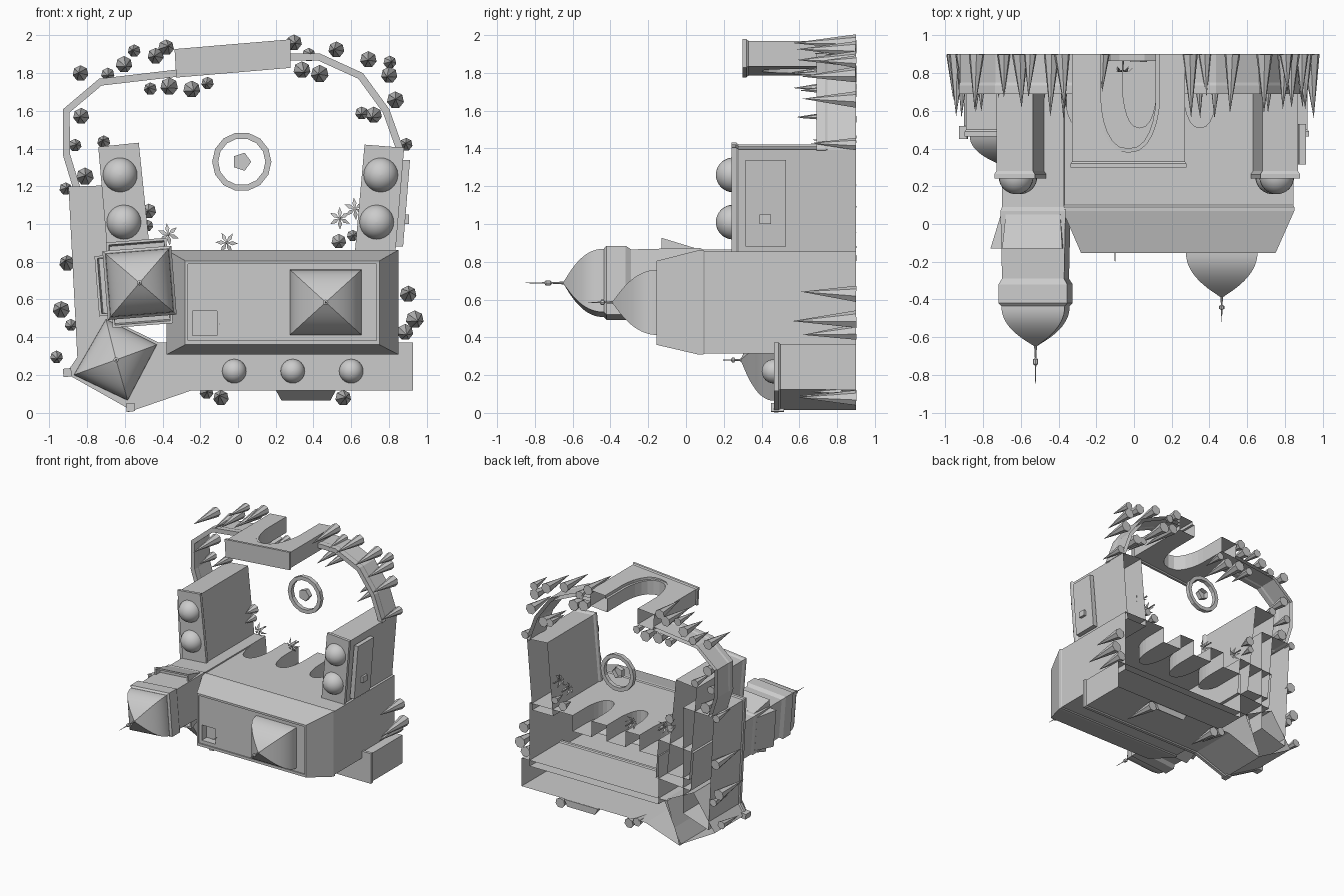
import bpy, bmesh, math, random
from mathutils import Vector, Matrix

if "Cube" in bpy.data.objects:
    bpy.data.objects.remove(bpy.data.objects["Cube"])

random.seed(4)
G = 0.9  # ground plane: the castle rises from it towards -y


def make(name, bm, smooth=None):
    bmesh.ops.recalc_face_normals(bm, faces=bm.faces)
    me = bpy.data.meshes.new(name)
    bm.to_mesh(me)
    bm.free()
    ob = bpy.data.objects.new(name, me)
    bpy.context.collection.objects.link(ob)
    if smooth:
        bpy.ops.object.select_all(action='DESELECT')
        ob.select_set(True)
        bpy.context.view_layer.objects.active = ob
        bpy.ops.object.shade_smooth_by_angle(angle=math.radians(smooth))
    return ob


def loft(name, rings, smooth=None, base=False):
    """Skin between rings of 3D points, capped at the top; open at the ground."""
    bm = bmesh.new()
    vs = [[bm.verts.new(p) for p in r] for r in rings]
    n = len(vs[0])
    for a, b in zip(vs, vs[1:]):
        for i in range(n):
            bm.faces.new((a[i], a[(i + 1) % n], b[(i + 1) % n], b[i]))
    bm.faces.new(vs[-1])
    if base:
        bm.faces.new(vs[0])
    return make(name, bm, smooth)


def offset(poly, d):
    """Mitred outward offset of an x/z polygon."""
    P = [Vector(p) for p in poly]
    n = len(P)
    area = sum(P[i].x * P[(i + 1) % n].y - P[(i + 1) % n].x * P[i].y for i in range(n))
    s = 1 if area > 0 else -1
    out = []
    for i in range(n):
        a = (P[i] - P[i - 1]).normalized()
        b = (P[(i + 1) % n] - P[i]).normalized()
        na, nb = Vector((a.y, -a.x)) * s, Vector((b.y, -b.x)) * s
        out.append(P[i] + (na + nb) * d / (1 + na.dot(nb)))
    return out


def prism(name, poly, levels, base=False):
    rings = [[(p[0], y, p[1]) for p in offset(poly, d)] for y, d in levels]
    return loft(name, rings, base=base)


def rect(x0, x1, z0, z1, y):
    return [(x0, y, z0), (x1, y, z0), (x1, y, z1), (x0, y, z1)]


def square(cx, cz, hx, hz, deg):
    c, s = math.cos(math.radians(deg)), math.sin(math.radians(deg))
    return [(cx + c * u * hx - s * v * hz, cz + s * u * hx + c * v * hz)
            for u, v in ((-1, -1), (1, -1), (1, 1), (-1, 1))]


def cut(ob, cutters):
    """Carve the cutters, then open the underside."""
    bpy.context.view_layer.objects.active = ob
    for c in cutters:
        m = ob.modifiers.new("cut", 'BOOLEAN')
        m.object, m.operation, m.solver = c, 'DIFFERENCE', 'EXACT'
        bpy.ops.object.modifier_apply(modifier=m.name)
        bpy.data.objects.remove(c)
    bm = bmesh.new()
    bm.from_mesh(ob.data)
    low = [f for f in bm.faces if all(v.co.y > G - 0.002 for v in f.verts)]
    bmesh.ops.delete(bm, geom=low, context='FACES')
    bm.to_mesh(ob.data)
    bm.free()


def arch(cx, w, spring, tip, z0, z1):
    """Pointed arch cutter running along z."""
    side = [(w * math.cos(t * math.pi / 12) ** 0.8 if t < 6 else 0,
             spring + (tip - spring) * math.sin(t * math.pi / 12) ** 1.15) for t in range(7)]
    prof = [(w, 1.0)] + side + [(-x, y) for x, y in side[-2::-1]] + [(-w, 1.0)]
    return loft("arch_cutter", [[(cx + x, y, z) for x, y in prof] for z in (z0, z1)], base=True)


def lathe(name, x, z, prof, n=10, smooth=None):
    loft(name, [[(x + r * math.cos(i * math.tau / n), y, z + r * math.sin(i * math.tau / n))
                 for i in range(n)] for y, r in prof], smooth)


def dome(name, quad, y0, h, spike):
    """Four-sided curved roof with a needle finial."""
    cx, cz = sum(p[0] for p in quad) / 4, sum(p[1] for p in quad) / 4
    rings = []
    for k in range(15):
        t = k / 14
        s = max(1 - t ** 2.2, 0.02)
        rings.append([(cx + (x - cx) * s, y0 - h * t, cz + (z - cz) * s) for x, z in quad])
    loft(name, rings, 30)
    y = y0 - h
    lathe(name + "_finial", cx, cz, [(y + .01, .008), (y - spike * .3, .004), (y - spike * .34, .014),
          (y - spike * .46, .014), (y - spike * .5, .004), (y - spike, .001)], 8)


def cupola(name, x, y, z, r):
    lathe(name, x, z, [(y - r * math.sin(t * math.pi / 16), max(r * math.cos(t * math.pi / 16), .001))
                       for t in range(9)], 24, 40)


# Great hall: bevelled roof with sunken deck, pointed niches on the court side
hall = loft("great_hall", [
    rect(-.37, .845, .315, .855, G), rect(-.37, .845, .315, .855, .10), rect(-.378, .85, .308, .862, .09),
    rect(-.378, .85, .308, .862, .07), rect(-.28, .75, .36, .805, -.155), rect(-.265, .735, .382, .788, -.155),
    rect(-.265, .735, .382, .788, -.145)], base=True)
hatch = loft("hatch_cutter", [rect(-.24, -.11, .41, .54, y) for y in (-.3, -.08)], base=True)
cut(hall, [arch(x, .09, .72, .51, .72, 1.0) for x in (-.28, .03, .35)] + [hatch])
dome("hall_dome", square(.465, .585, .19, .173, 0), -.145, .245, .13)
lathe("flagpole", -.1, .47, [(-.1, .003), (-.2, .002)], 6)

# Two side wings with cupolas
eave = [(G, 0), (.28, 0), (.265, .01), (.24, .01)]
prism("left_wing", [(-.66, .6), (-.45, .6), (-.535, 1.42), (-.73, 1.40)], eave)
prism("right_wing", [(.625, .80), (.82, .80), (.87, 1.395), (.68, 1.41)], eave)
for x, z in ((-.625, 1.26), (-.605, 1.01), (.757, 1.26), (.735, 1.01)):
    cupola("wing_cupola", x, .25, z, .092)

# Gallery hung on the right wing
prism("side_gallery", [(.835, .88), (.875, .88), (.912, 1.34), (.875, 1.34)], [(.53, 0), (.315, 0)], True)
prism("gallery_bay", square(.892, 1.025, .015, .025, 0), [(.45, 0), (.39, 0)], True)

# Great tower, flaring parapet and dome
tower = square(-.522, .688, .165, .165, 4.5)
prism("great_tower", tower, [(G, 0), (.09, 0), (.07, .008), (-.29, 0), (-.32, .018), (-.42, .018), (-.435, .004)])
dome("tower_dome", square(-.522, .688, .168, .168, 4.5), -.435, .215, .2)
for k in range(4):
    if k == 1:
        continue
    a, b = Vector(tower[k]), Vector(tower[(k + 1) % 4])
    d = (b - a).normalized()
    nrm = Vector((d.y, -d.x))
    rings = []
    for y, out, trim in ((.05, .008, .02), (-.13, .062, .005), (-.13, .048, .018), (-.08, .04, .02)):
        p = [a + d * trim, b - d * trim, b - d * trim + nrm * out, a + d * trim + nrm * out]
        rings.append([(q.x, y, q.y) for q in p])
    loft("tower_balcony", rings, base=True)

# Lower ranges: west terrace, south range, corner tower
low = [(G, 0), (.50, 0), (.49, .008), (.465, .008)]
prism("west_range", [(-.84, .22), (-.6, .3), (-.6, 1.2), (-.89, 1.19)], low)
prism("south_range", [(-.57, .015), (-.25, .125), (.92, .125), (.92, .365), (-.45, .365)], low)
corner = [(-.70, .50), (-.425, .365), (-.58, .03), (-.90, .21)]
prism("corner_tower", corner, low)
dome("corner_dome", [(-.70, .495), (-.43, .36), (-.585, .065), (-.87, .20)], .465, .175, .10)
for x, z in ((-.57, .028), (-.905, .212)):
    prism("corner_pinnacle", square(x, z, .022, .022, 5), [(.52, 0), (.45, 0)], True)
for x in (-.02, .29, .60):
    cupola("range_cupola", x, .465, .22, .064)
loft("south_ramp", [rect(.2, .52, .12, .121, .82), [(.23, G, .065), (.49, G, .065), (.52, G, .12), (.2, G, .12)]],
     base=True)

# North gatehouse with a framed pointed arch
gate = prism("gatehouse", [(-.32, 1.785), (.27, 1.835), (.27, 1.97), (-.328, 1.92)],
             [(G, 0), (.33, 0), (.32, .008), (.30, .008)], True)
cut(gate, [arch(-.03, .145, .66, .40, 1.6, 2.2), arch(-.03, .165, .66, .38, 1.934, 2.2)])


# Thin curved court walls with coping
def court_wall(name, pts, w=.014):
    P = [Vector(p) for p in pts]
    left, right = [], []
    for i, p in enumerate(P):
        d = ((P[min(i + 1, len(P) - 1)] - P[max(i - 1, 0)])).normalized()
        n = Vector((-d.y, d.x)) * w
        left.append(p + n)
        right.append(p - n)
    prism(name, left + right[::-1], [(G, 0), (.75, 0), (.735, .005), (.69, .005)])


court_wall("west_court_wall", [(-.855, 1.19), (-.91, 1.37), (-.91, 1.6), (-.73, 1.752), (-.32, 1.80)])
court_wall("east_court_wall", [(.27, 1.886), (.43, 1.885), (.65, 1.785), (.785, 1.6), (.86, 1.39)])

# Fountain: low ring and a small central cone
rings = [[(.02 + r * math.cos(i * math.tau / 14), y, 1.33 + r * math.sin(i * math.tau / 14)) for i in range(14)]
         for r, y in ((.157, G), (.157, .865), (.125, .865), (.125, G))]
bm = bmesh.new()
vs = [[bm.verts.new(p) for p in r] for r in rings]
for k in range(4):
    for i in range(14):
        bm.faces.new((vs[k][i], vs[k][(i + 1) % 14], vs[(k + 1) % 4][(i + 1) % 14], vs[(k + 1) % 4][i]))
make("fountain_basin", bm)
lathe("fountain_jet", .02, 1.33, [(G, .05), (.86, .05)], 5)

# Palms in the court
for x, z in ((-.37, .945), (-.06, .90), (.54, 1.03), (.62, 1.08)):
    lathe("palm_trunk", x, z, [(G, .007), (.82, .005)], 5)
    bm = bmesh.new()
    for k in range(6):
        a = k * math.tau / 6 + x
        pts = ((0, .82, 0), (.03, .805, .011), (.06, .835, 0), (.03, .805, -.011))
        bm.faces.new([bm.verts.new((x + u * math.cos(a) - v * math.sin(a), y,
                                    z + u * math.sin(a) + v * math.cos(a))) for u, y, v in pts])
    make("palm_leaves", bm)

# Conifers around the outside: x, z
big = [(-.84, 1.80), (-.60, 1.84), (-.44, 1.89), (-.375, 1.94), (-.37, 1.725), (-.24, 1.71), (.30, 1.96),
       (.515, 1.925), (.43, 1.795), (.345, 1.81), (.69, 1.87), (.795, 1.785), (.835, 1.66), (.715, 1.57),
       (-.835, 1.57), (-.81, 1.255), (-.91, .80), (-.94, .55), (.905, .635), (.945, .49), (.89, .42),
       (.535, .905), (-.475, 1.07), (.565, .08), (-.095, .085)]
small = [(-.555, 1.92), (-.47, 1.72), (-.165, 1.745), (.81, 1.86), (.655, 1.585), (.89, 1.425), (-.86, 1.42),
         (-.715, 1.44), (-.91, 1.19), (-.885, .46), (-.96, .29), (-.48, .99), (.61, .94), (-.165, .11),
         (-.69, 1.79), (.38, 1.90)]
for spots, r, h in ((big, .044, .33), (small, .034, .23)):
    for x, z in spots:
        hh = h * random.uniform(.85, 1.05)
        inner = -.5 < x < .62 and .86 < z < 1.1
        if inner:
            hh, rr = .12, r * .9
        else:
            rr = r * random.uniform(.95, 1.1)
        bm = bmesh.new()
        bmesh.ops.create_cone(bm, cap_ends=True, segments=7, radius1=rr, radius2=0, depth=hh)
        tilt = Matrix.Rotation(random.uniform(-.05, .05), 4, 'X') @ Matrix.Rotation(random.uniform(-.05, .05), 4, 'Z')
        bm.transform(Matrix.Translation((x, G - hh / 2, z)) @ tilt @ Matrix.Rotation(math.pi / 2, 4, 'X'))
        make("conifer", bm)
